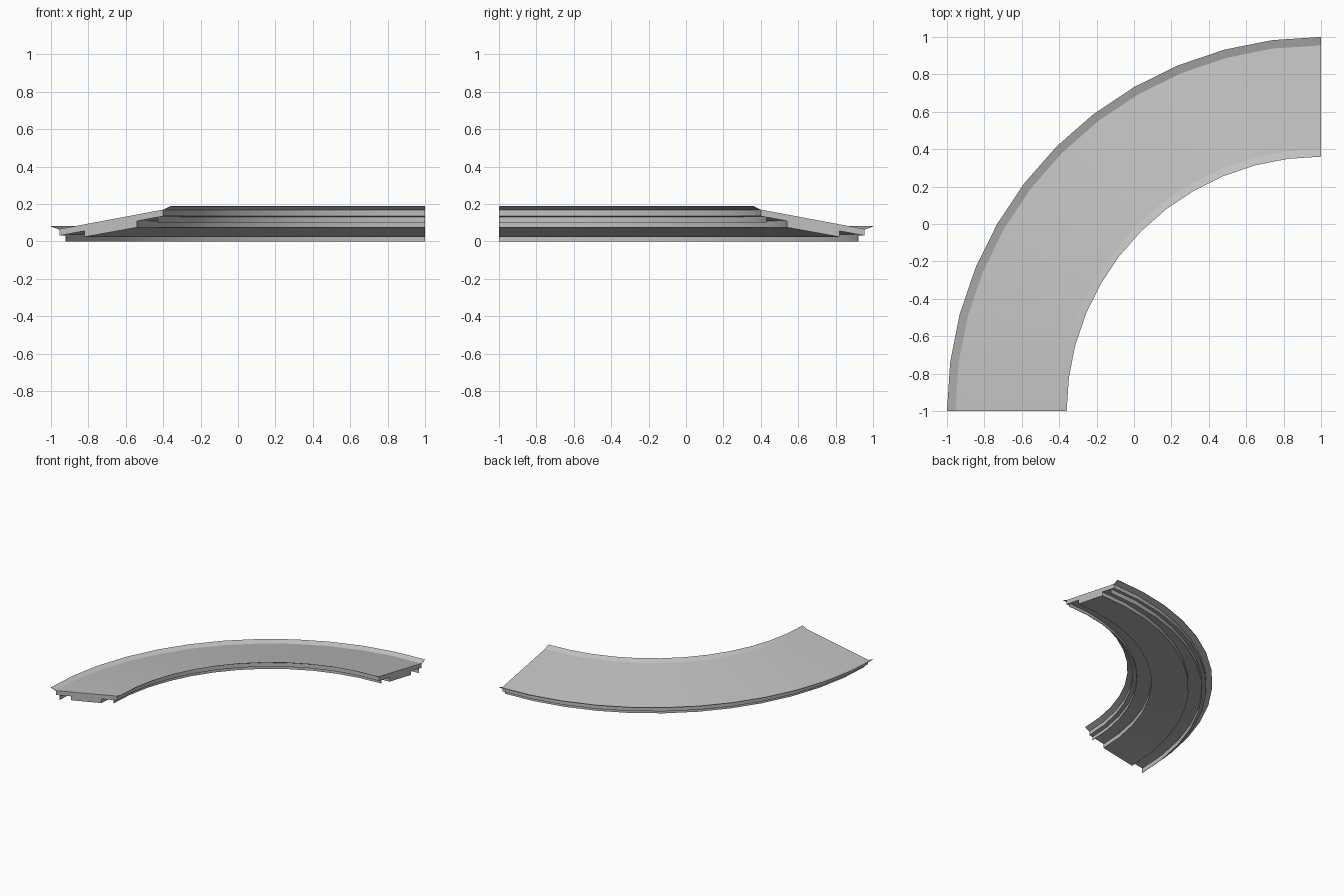
import bpy, bmesh, math
from mathutils import Vector

cube = bpy.data.objects.get("Cube")
if cube:
    bpy.data.objects.remove(cube, do_unlink=True)

CENTER = Vector((1, -1, 0))   # centre of the quarter turn
STEPS = 12
SHEET = 0.003                 # thickness of lips and skirts

grey = bpy.data.materials.new("light_grey")
grey.use_nodes = True
color = (0.53, 0.53, 0.53, 1)
grey.diffuse_color = color
grey.node_tree.nodes["Principled BSDF"].inputs["Base Color"].default_value = color


def sweep(name, profile):
    """Sweep a closed (radius, height) section through a quarter turn."""
    bm = bmesh.new()
    verts = [bm.verts.new(CENTER + Vector((-r, 0, z))) for r, z in profile]
    start = bm.faces.new(verts)
    end_cap = start.copy()
    bmesh.ops.spin(bm, geom=[end_cap] + list(end_cap.edges) + list(end_cap.verts),
                   cent=CENTER, axis=(0, 0, 1), angle=-math.pi / 2, steps=STEPS)
    bmesh.ops.remove_doubles(bm, verts=bm.verts, dist=0.0001)
    bmesh.ops.recalc_face_normals(bm, faces=bm.faces)
    mesh = bpy.data.meshes.new(name)
    bm.to_mesh(mesh)
    bm.free()
    mesh.materials.append(grey)
    obj = bpy.data.objects.new(name, mesh)
    bpy.context.collection.objects.link(obj)
    bpy.ops.object.select_all(action='DESELECT')
    obj.select_set(True)
    bpy.context.view_layer.objects.active = obj
    bpy.ops.object.shade_smooth_by_angle(angle=math.radians(12))
    return obj


def strip(name, a, b, offset):
    """Thin sheet between two section points."""
    dr, dz = offset
    sweep(name, [a, b, (b[0] + dr, b[1] + dz), (a[0] + dr, a[1] + dz)])


# Banked deck with a deeper middle rib underneath
sweep("banked_deck", [
    (1.955, 0.066), (1.40, 0.17), (1.40, 0.135), (1.54, 0.109),
    (1.54, 0.075), (1.82, 0.024), (1.82, 0.056), (1.955, 0.031)])

# Raised lips along both edges
strip("outer_lip", (1.955, 0.066), (2.0, 0.082), (0, -SHEET))
strip("inner_lip", (1.40, 0.17), (1.36, 0.19), (0, -SHEET))

# Skirts hanging under the deck
strip("outer_skirt", (1.92, 0.04), (1.92, 0.0), (SHEET, 0))
strip("inner_skirt", (1.43, 0.132), (1.43, 0.102), (SHEET, 0))
